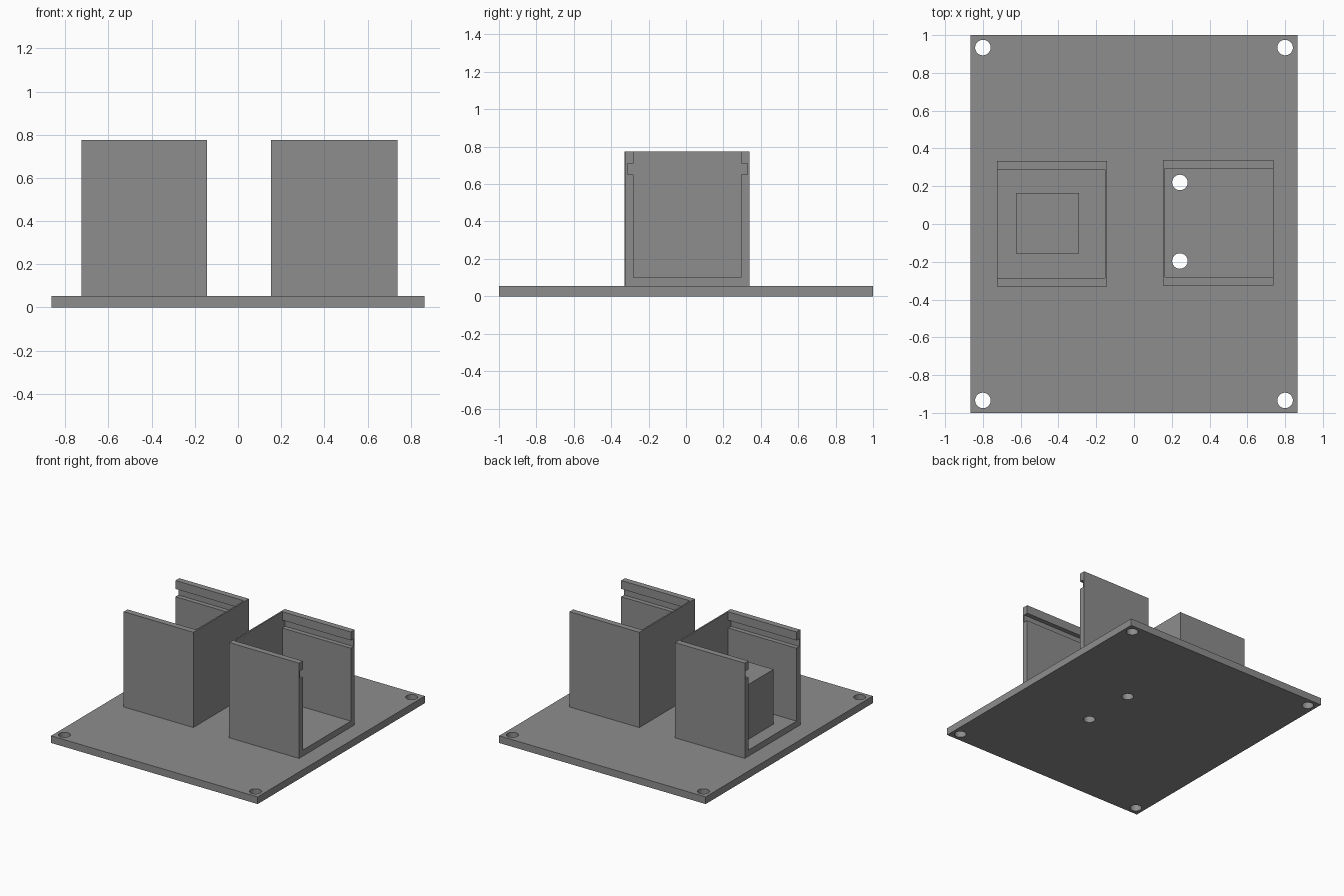
import bpy, bmesh, math

if "Cube" in bpy.data.objects:
    bpy.data.objects.remove(bpy.data.objects["Cube"])

grey = bpy.data.materials.new("plain_grey")
grey.diffuse_color = (0.27, 0.27, 0.27, 1)
grey.use_nodes = True
grey.node_tree.nodes["Principled BSDF"].inputs["Base Color"].default_value = grey.diffuse_color


def finish(name, bm):
    bmesh.ops.recalc_face_normals(bm, faces=bm.faces)
    me = bpy.data.meshes.new(name)
    bm.to_mesh(me)
    bm.free()
    me.materials.append(grey)
    ob = bpy.data.objects.new(name, me)
    bpy.context.collection.objects.link(ob)
    return ob


def extrude_x(name, profile, x0, x1):
    """Closed (y, z) outline swept from x0 to x1."""
    bm = bmesh.new()
    face = bm.faces.new([bm.verts.new((x0, y, z)) for y, z in profile])
    out = bmesh.ops.extrude_face_region(bm, geom=[face])
    verts = [v for v in out["geom"] if isinstance(v, bmesh.types.BMVert)]
    bmesh.ops.translate(bm, verts=verts, vec=(x1 - x0, 0, 0))
    return finish(name, bm)


def box(name, x0, x1, y0, y1, z0, z1):
    return extrude_x(name, [(y0, z0), (y1, z0), (y1, z1), (y0, z1)], x0, x1)


def drill(name, x, y):
    bm = bmesh.new()
    bmesh.ops.create_cone(bm, cap_ends=True, segments=40, radius1=0.041,
                          radius2=0.041, depth=0.6)
    bmesh.ops.translate(bm, verts=bm.verts, vec=(x, y, 0))
    return finish(name, bm)


def cut(ob, cutter):
    mod = ob.modifiers.new("cut", 'BOOLEAN')
    mod.operation = 'DIFFERENCE'
    mod.solver = 'EXACT'
    mod.object = cutter
    cutter.hide_render = True
    cutter.hide_set(True)


PLATE, FLOOR, TOP = 0.054, 0.1, 0.775


def holder(name, x0, x1, open_side, yc):
    """Box with a thin end wall, one open end and lid grooves in its sides."""
    ob = box(name, x0, x1, yc - 0.332, yc + 0.332, PLATE, TOP)
    half = [(0.287, FLOOR), (0.287, 0.652), (0.321, 0.652),
            (0.321, 0.711), (0.287, 0.711), (0.287, 0.9)]
    outline = [(yc + y, z) for y, z in half] + [(yc - y, z) for y, z in half[::-1]]
    a, b = (x0 + 0.011, x1 + 0.1) if open_side > 0 else (x0 - 0.1, x1 - 0.011)
    cut(ob, extrude_x(name + "_cavity_cutter", outline, a, b))
    return ob


# Base plate with a screw hole in each corner
plate = box("base_plate", -0.865, 0.865, -1, 1, 0, PLATE)
for i, (sx, sy) in enumerate([(-1, -1), (1, -1), (1, 1), (-1, 1)]):
    cut(plate, drill(f"corner_hole_cutter_{i}", sx * 0.8, sy * 0.934))

# Two holders, open towards the outer sides
left = holder("left_holder", -0.726, -0.143, -1, 0.002)
right = holder("right_holder", 0.154, 0.739, 1, 0.007)

# Two holes through the right holder floor and the plate
for i, y in enumerate((-0.196, 0.22)):
    hole = drill(f"floor_hole_cutter_{i}", 0.243, y)
    cut(plate, hole)
    cut(right, hole)

# Block inside the left holder
box("inner_block", -0.625, -0.29, -0.155, 0.165, FLOOR, 0.515)
